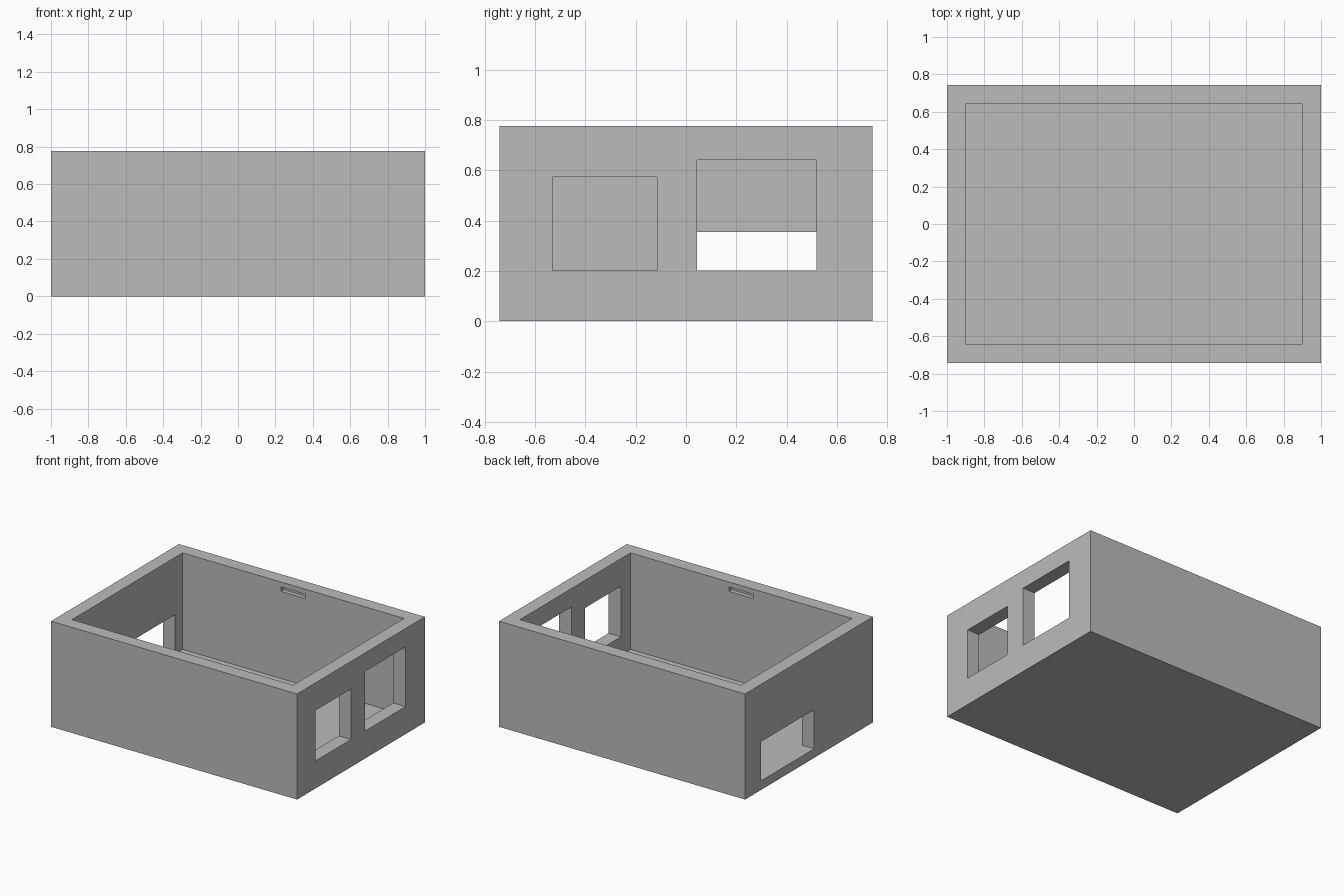
import bpy
import bmesh
from mathutils import Vector

if "Cube" in bpy.data.objects:
    bpy.data.objects.remove(bpy.data.objects["Cube"], do_unlink=True)

HALF_X, HALF_Y, HEIGHT = 1.0, 0.742, 0.776
WALL, FLOOR = 0.1, 0.067
INNER_X, INNER_Y = HALF_X - WALL, HALF_Y - WALL

grey = bpy.data.materials.new("plain grey")
grey.use_nodes = True
colour = (0.5, 0.5, 0.5, 1.0)
grey.diffuse_color = colour
grey.node_tree.nodes["Principled BSDF"].inputs["Base Color"].default_value = colour


def box(name, low, high):
    """Axis-aligned box between two corners."""
    low, high = Vector(low), Vector(high)
    bm = bmesh.new()
    bmesh.ops.create_cube(bm, size=1.0)
    for v in bm.verts:
        v.co = (low + high) / 2 + v.co * (high - low)
    mesh = bpy.data.meshes.new(name)
    bm.to_mesh(mesh)
    bm.free()
    mesh.materials.append(grey)
    obj = bpy.data.objects.new(name, mesh)
    bpy.context.collection.objects.link(obj)
    return obj


def cut(target, low, high):
    """Carve a box out of the target and discard the cutter."""
    cutter = box("cutter", low, high)
    cutter.hide_render = True
    mod = target.modifiers.new("cut", "BOOLEAN")
    mod.operation = "DIFFERENCE"
    mod.solver = "EXACT"
    mod.object = cutter
    bpy.context.view_layer.objects.active = target
    bpy.ops.object.modifier_apply(modifier=mod.name)
    bpy.data.objects.remove(cutter, do_unlink=True)


# Open-topped tray: solid block with a cavity above the floor
case = box("open_case", (-HALF_X, -HALF_Y, 0), (HALF_X, HALF_Y, HEIGHT))
cut(case, (-INNER_X, -INNER_Y, FLOOR), (INNER_X, INNER_Y, HEIGHT + 0.2))

# Two port openings through the +x wall
for y0, y1, top in ((-0.53, -0.115, 0.573), (0.044, 0.518, 0.64)):
    cut(case, (INNER_X - 0.05, y0, 0.202), (HALF_X + 0.1, y1, top))

# Wide port opening at floor level through the -x wall
cut(case, (-HALF_X - 0.1, -0.06, FLOOR), (-INNER_X + 0.05, 0.555, 0.354))

# Shallow lid-catch slots inside the front and back walls
for side in (-1, 1):
    ys = sorted((side * (INNER_Y - 0.05), side * (INNER_Y + 0.033)))
    cut(case, (-0.1, ys[0], 0.707), (0.1, ys[1], 0.739))
